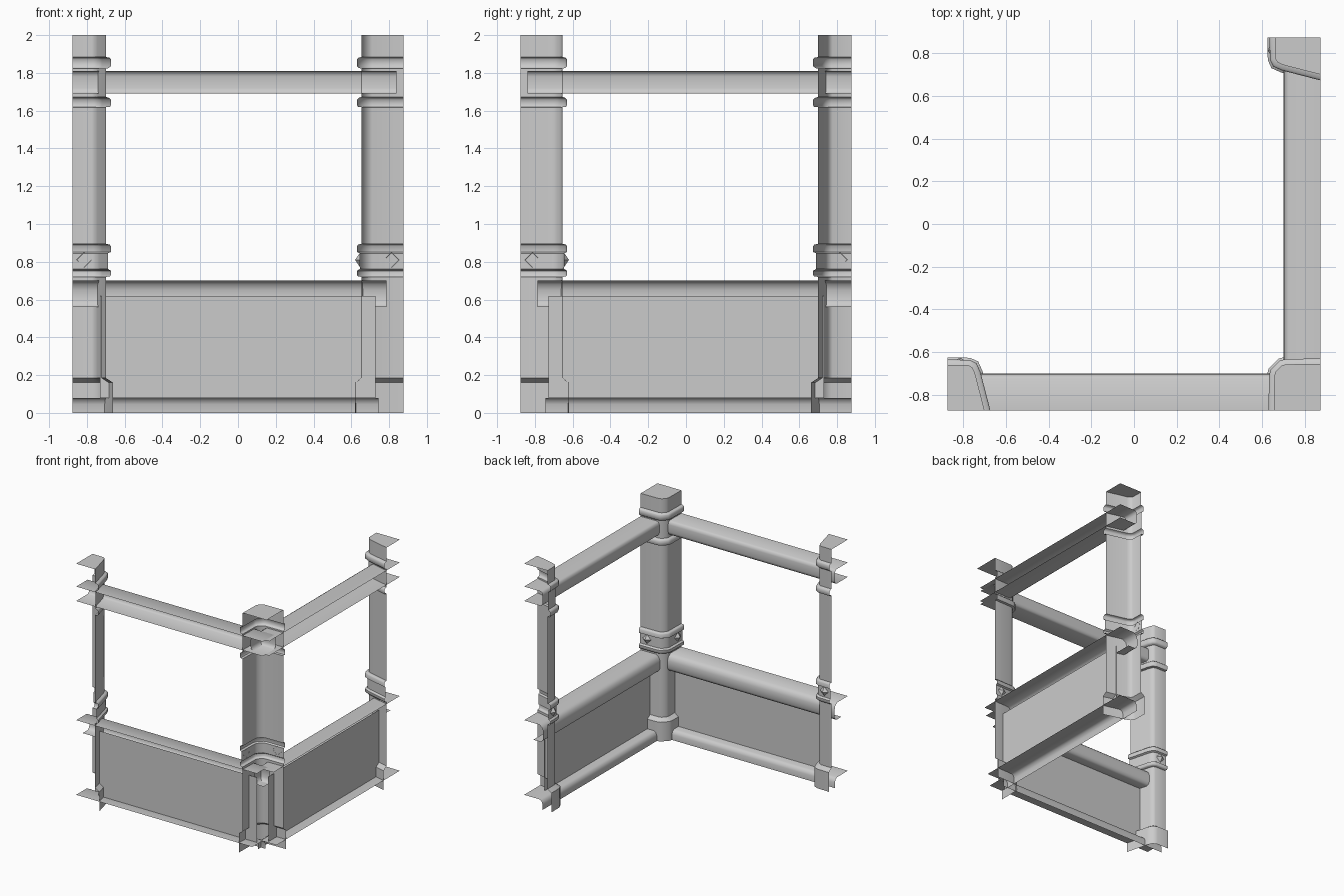
import bpy, math

if "Cube" in bpy.data.objects:
    bpy.data.objects.remove(bpy.data.objects["Cube"])

E = 0.875  # outer limit of the open-backed shell


def swap(p):
    # reflection that turns the front wing into the right wing
    return (-p[1], -p[0], p[2])


def make(name, verts, faces, flip=False, mirrored=False, smooth=True):
    if mirrored:
        verts = [swap(v) for v in verts]
    if flip != mirrored:
        faces = [f[::-1] for f in faces]
    me = bpy.data.meshes.new(name)
    me.from_pydata(verts, [], faces)
    ob = bpy.data.objects.new(name, me)
    bpy.context.collection.objects.link(ob)
    if smooth:
        bpy.ops.object.select_all(action='DESELECT')
        ob.select_set(True)
        bpy.context.view_layer.objects.active = ob
        bpy.ops.object.shade_smooth_by_angle(angle=math.radians(50))
    return ob


def grid_faces(rows, n):
    return [(r * n + i, r * n + i + 1, (r + 1) * n + i + 1, (r + 1) * n + i)
            for r in range(rows - 1) for i in range(n - 1)]


# height and outward offset of each post ring: foot, jewel band, shaft, upper collars
RINGS = [(0, .035), (.16, .035), (.185, 0), (.72, 0), (.722, .018), (.73, .025),
         (.752, .025), (.762, .01), (.845, .01), (.852, .025), (.883, .025),
         (.892, .018), (.894, 0), (1.618, 0), (1.62, .02), (1.63, .025),
         (1.658, .025), (1.668, .015), (1.672, .002), (1.822, .002), (1.826, .015),
         (1.836, .025), (1.872, .025), (1.88, .018), (1.884, 0), (2, 0)]


def post(name, profile, outer, mirrored=False):
    n = len(profile)
    verts = [(x + nx * o, y + ny * o, z) for z, o in RINGS for x, y, nx, ny in profile]
    faces = grid_faces(len(RINGS), n)
    # flat cap closing the ring to the outer corner
    top = (len(RINGS) - 1) * n
    verts.append((*outer, 2))
    faces.append(tuple(range(top, top + n)) + (len(verts) - 1,))
    make(name, verts, faces, flip=True, mirrored=mirrored)


def stud(name, x, y, mirrored=False):
    # four-sided diamond stud on the jewel band, facing +y
    r, z = .04, .81
    verts = [(x - r, y, z), (x, y, z - r), (x + r, y, z), (x, y, z + r), (x, y + .027, z)]
    make(name, verts, [(1, 0, 4), (2, 1, 4), (3, 2, 4), (0, 3, 4)], mirrored=mirrored, smooth=False)


def strip(name, profile, x0, x1, mirrored=False):
    # (y, z) profile swept along x
    n = len(profile)
    verts = [(x, y, z) for x in (x0, x1) for y, z in profile]
    make(name, verts, grid_faces(2, n), mirrored=mirrored)


# corner post
post("corner_post",
     [(.655, -E, -1, 0), (.658, -.71, -1, 0), (.665, -.69, -1, .3), (.69, -.665, -.3, 1),
      (.71, -.658, 0, 1), (E, -.655, 0, 1)], (E, -E))

END = [(-E, -.66, 0, 1), (-.775, -.662, .2, 1), (-.758, -.672, .8, .8),
       (-.745, -.70, 1, .3), (-.70, -E, 1.1, 0)]
TOP = [(-E, 1.69), (-.725, 1.69), (-.71, 1.70), (-.705, 1.72), (-.705, 1.78),
       (-.71, 1.80), (-.725, 1.81), (-E, 1.81)]
MID = [(-.79, .56), (-.725, .56), (-.71, .57), (-.70, .59), (-.70, .65),
       (-.71, .68), (-.735, .70), (-E, .70)]
BASE = [(-.705, 0), (-.705, .045), (-.715, .07), (-.735, .08), (-E, .08)]

# two identical wings: end post, rails, panel and studs
for side, m in (("front", False), ("right", True)):
    post(side + "_end_post", END, (-E, -E), m)
    strip(side + "_top_rail", TOP, -E, .84, m)
    strip(side + "_middle_rail", MID, -E, .785, m)
    strip(side + "_base_rail", BASE, -E, .745, m)
    strip(side + "_panel", [(-.79, .08), (-.79, .62)], -.73, .728, m)
    stud(side + "_end_stud", -.815, -.652, m)
    stud(side + "_corner_stud", .813, -.647, m)
